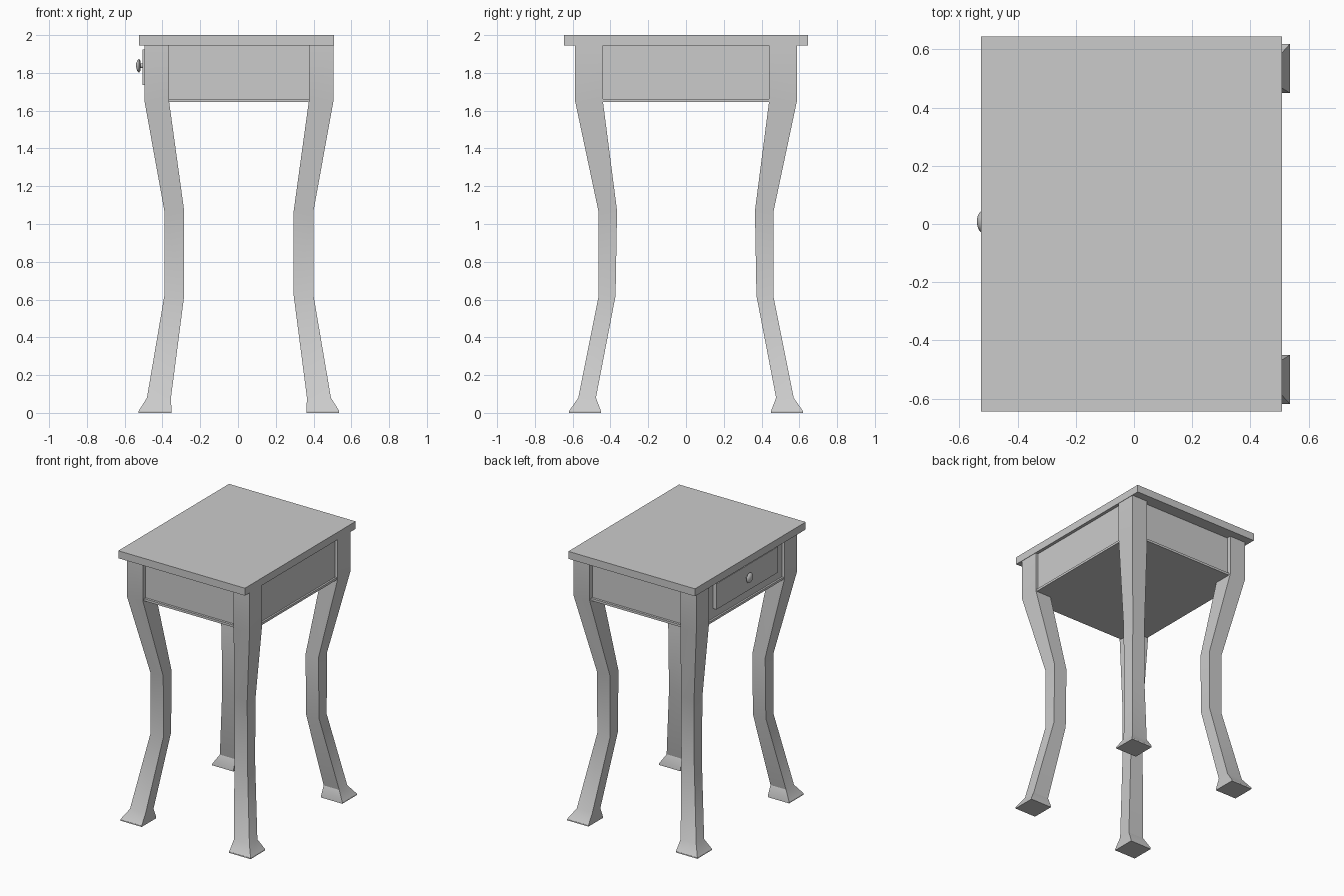
import bpy, bmesh, math
from mathutils import Matrix

old = bpy.data.objects.get("Cube")
if old:
    bpy.data.objects.remove(old, do_unlink=True)

grey = bpy.data.materials.new("plain grey")
grey.use_nodes = True
grey.diffuse_color = (0.6, 0.6, 0.6, 1)
grey.node_tree.nodes["Principled BSDF"].inputs["Base Color"].default_value = (0.6, 0.6, 0.6, 1)


def finish(name, bm, smooth=None):
    """Turn a bmesh into a named object, optionally smooth below an angle."""
    bmesh.ops.recalc_face_normals(bm, faces=bm.faces)
    mesh = bpy.data.meshes.new(name)
    bm.to_mesh(mesh)
    bm.free()
    mesh.materials.append(grey)
    obj = bpy.data.objects.new(name, mesh)
    bpy.context.collection.objects.link(obj)
    if smooth:
        bpy.ops.object.select_all(action="DESELECT")
        obj.select_set(True)
        bpy.context.view_layer.objects.active = obj
        bpy.ops.object.shade_smooth_by_angle(angle=math.radians(smooth))
    return obj


def box(name, x, y, z):
    """Box given by its (low, high) range on each axis."""
    bm = bmesh.new()
    bmesh.ops.create_cube(bm, size=1)
    for v in bm.verts:
        v.co = [r[0] if c < 0 else r[1] for c, r in zip(v.co, (x, y, z))]
    return finish(name, bm)


# Table top, apron and bottom board
box("table_top", (-0.525, 0.508), (-0.645, 0.645), (1.945, 2.0))
box("apron", (-0.475, 0.485), (-0.555, 0.555), (1.66, 1.945))
box("bottom_board", (-0.488, 0.498), (-0.572, 0.572), (1.645, 1.662))

# Curved legs: z, inner x, outer x, inner y, outer y
LEG_RINGS = [
    (1.945, 0.37, 0.50, 0.44, 0.587),
    (1.65, 0.37, 0.50, 0.44, 0.587),
    (1.07, 0.29, 0.395, 0.365, 0.464),
    (0.62, 0.29, 0.395, 0.373, 0.462),
    (0.08, 0.36, 0.487, 0.477, 0.57),
    (0.01, 0.357, 0.531, 0.45, 0.619),
    (0.0, 0.357, 0.531, 0.45, 0.619),
]


def leg(name, sx, sy):
    bm = bmesh.new()
    rings = []
    for z, xi, xo, yi, yo in LEG_RINGS:
        corners = ((xi, yi), (xo, yi), (xo, yo), (xi, yo))
        rings.append([bm.verts.new((0.005 + sx * x, sy * y, z)) for x, y in corners])
    for a, b in zip(rings, rings[1:]):
        for i in range(4):
            j = (i + 1) % 4
            bm.faces.new((a[i], a[j], b[j], b[i]))
    bm.faces.new(rings[0])
    bm.faces.new(rings[-1])
    finish(name, bm, smooth=30)


for sy, end in ((-1, "front"), (1, "back")):
    for sx, side in ((1, "left"), (-1, "right")):
        leg(f"{end}_{side}_leg", sx, sy)

# Drawer front and its turned knob
box("drawer_front", (-0.505, -0.47), (-0.35, 0.365), (1.735, 1.925))

KNOB = [(0, 0), (0.013, 0), (0.012, 0.011), (0.026, 0.013),
        (0.037, 0.02), (0.03, 0.028), (0.016, 0.034), (0, 0.036)]
bm = bmesh.new()
verts = [bm.verts.new((-d, 0, r)) for r, d in KNOB]
edges = [bm.edges.new(pair) for pair in zip(verts, verts[1:])]
bmesh.ops.spin(bm, geom=verts + edges, axis=(1, 0, 0), cent=(0, 0, 0),
               angle=math.tau, steps=20)
bmesh.ops.remove_doubles(bm, verts=bm.verts, dist=0.0005)
bmesh.ops.transform(bm, matrix=Matrix.Translation((-0.504, 0.008, 1.838)), verts=bm.verts)
finish("drawer_knob", bm, smooth=40)
